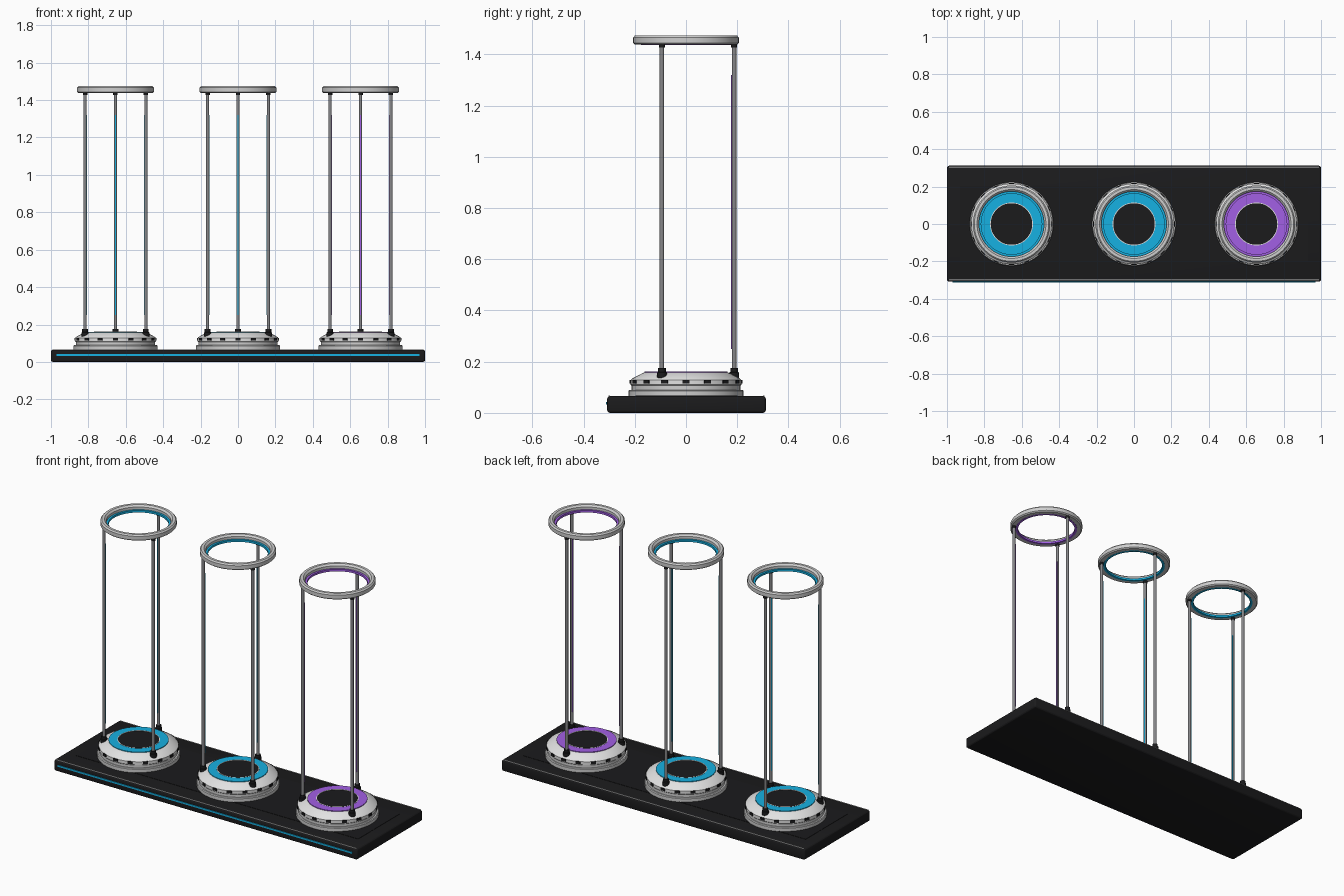
import bpy, bmesh, math
from mathutils import Matrix

if "Cube" in bpy.data.objects:
    bpy.data.objects.remove(bpy.data.objects["Cube"])


def mat(name, r, g, b):
    m = bpy.data.materials.new(name)
    m.diffuse_color = (r, g, b, 1)
    m.use_nodes = True
    m.node_tree.nodes["Principled BSDF"].inputs["Base Color"].default_value = m.diffuse_color
    return m


BLACK = mat("matte black", 0.011, 0.011, 0.012)
WHITE = mat("pale silver", 0.76, 0.76, 0.76)
SILVER = mat("silver", 0.62, 0.62, 0.62)
STEEL = mat("steel grey", 0.24, 0.24, 0.25)
CYAN = mat("cyan glow", 0.008, 0.44, 0.76)
PURPLE = mat("purple glow", 0.36, 0.115, 0.78)


def finish(name, bm, material, loc=(0, 0, 0), smooth=True):
    bmesh.ops.recalc_face_normals(bm, faces=bm.faces)
    me = bpy.data.meshes.new(name)
    bm.to_mesh(me)
    bm.free()
    me.materials.append(material)
    ob = bpy.data.objects.new(name, me)
    ob.location = loc
    bpy.context.collection.objects.link(ob)
    if smooth:
        bpy.ops.object.select_all(action='DESELECT')
        ob.select_set(True)
        bpy.context.view_layer.objects.active = ob
        bpy.ops.object.shade_smooth_by_angle(angle=math.radians(25))
    return ob


def lathe(name, profile, material, loc, closed=False, n=64):
    """Spin an (r, z) profile round z; closed makes a ring section."""
    bm = bmesh.new()
    rows = []
    for r, z in profile:
        if r == 0:
            rows.append([bm.verts.new((0, 0, z))] * n)
        else:
            rows.append([bm.verts.new((r * math.cos(2 * math.pi * i / n),
                                       r * math.sin(2 * math.pi * i / n), z)) for i in range(n)])
    pairs = list(zip(rows, rows[1:])) + ([(rows[-1], rows[0])] if closed else [])
    for a, b in pairs:
        for i in range(n):
            j = (i + 1) % n
            bm.faces.new(list(dict.fromkeys((a[i], a[j], b[j], b[i]))))
    return finish(name, bm, material, loc)


def box(name, size, loc, material, bevel=0, angle=0):
    bm = bmesh.new()
    bmesh.ops.create_cube(bm, size=1, matrix=Matrix.Diagonal((*size, 1)))
    if bevel:
        bmesh.ops.bevel(bm, geom=bm.edges[:], offset=bevel, segments=3, profile=0.5, affect='EDGES')
    ob = finish(name, bm, material, loc, smooth=bool(bevel))
    ob.rotation_euler.z = angle
    return ob


# Base plate with raised panel, edge trims and front light strip
box("base_plate", (2.0, 0.62, 0.066), (0, 0.002, 0.033), BLACK, 0.012)
box("base_top_panel", (1.86, 0.40, 0.002), (0, 0.002, 0.0667), BLACK)
for side, label in ((-1, "front"), (1, "back")):
    box(label + "_edge_trim", (1.98, 0.005, 0.005), (0, 0.002 + side * 0.302, 0.0645), SILVER)
box("front_light_strip", (1.94, 0.008, 0.01), (0, -0.308, 0.038), CYAN)


def pod(label, x, glow):
    c = (x, 0, 0)
    # Stepped foot ring and domed pedestal
    lathe(label + "_pedestal_foot",
          [(0, 0.062), (0.224, 0.062), (0.224, 0.086), (0.220, 0.090), (0.212, 0.090),
           (0.212, 0.107), (0, 0.107)], SILVER, c)
    lathe(label + "_pedestal_dome",
          [(0, 0.106), (0.212, 0.106), (0.216, 0.110), (0.216, 0.128), (0.211, 0.134),
           (0.172, 0.154), (0.165, 0.157), (0, 0.157)], WHITE, c)
    # Glowing ring, thin rim and dark centre pad on the pedestal
    lathe(label + "_pedestal_glow",
          [(0.115, 0.155), (0.162, 0.155), (0.162, 0.161), (0.115, 0.161)], glow, c, True)
    lathe(label + "_pad_rim",
          [(0.111, 0.155), (0.115, 0.155), (0.115, 0.162), (0.111, 0.162)], WHITE, c, True)
    lathe(label + "_centre_pad", [(0, 0.155), (0.111, 0.155), (0.111, 0.160), (0, 0.160)], BLACK, c)
    # Dark notches round the pedestal
    for i in range(16):
        a = 2 * math.pi * i / 16
        box(f"{label}_notch_{i + 1}", (0.014, 0.027, 0.014),
            (x + 0.213 * math.cos(a), 0.213 * math.sin(a), 0.122), BLACK, 0, a)
    # Top ring with sloping inner lip and glow band
    lathe(label + "_top_ring",
          [(0.174, 1.438), (0.199, 1.438), (0.206, 1.444), (0.206, 1.466), (0.199, 1.474),
           (0.184, 1.474), (0.174, 1.464)], SILVER, c, True)
    lathe(label + "_top_ring_glow",
          [(0.162, 1.437), (0.176, 1.437), (0.176, 1.449), (0.162, 1.449)], glow, c, True)
    # Three rods with collars and inner light strips
    for k, deg in enumerate((90, 210, 330)):
        a = math.radians(deg)
        ca, sa = math.cos(a), math.sin(a)
        p = (x + 0.188 * ca, 0.188 * sa, 0)
        tag = f"{label}_rod_{k + 1}"
        lathe(tag, [(0, 0.14), (0.009, 0.14), (0.009, 1.445), (0, 1.445)], STEEL, p, n=16)
        lathe(tag + "_foot", [(0, 0.135), (0.019, 0.135), (0.019, 0.158), (0.015, 0.160),
                              (0.015, 0.175), (0, 0.175)], BLACK, p, n=20)
        lathe(tag + "_cap", [(0, 1.426), (0.012, 1.426), (0.012, 1.440), (0, 1.440)], BLACK, p, n=20)
        box(tag + "_light", (0.005, 0.004, 1.07),
            (x + 0.179 * ca, 0.179 * sa, 0.785), glow, 0, a)


pod("left", -0.655, CYAN)
pod("middle", 0.0, CYAN)
pod("right", 0.655, PURPLE)
